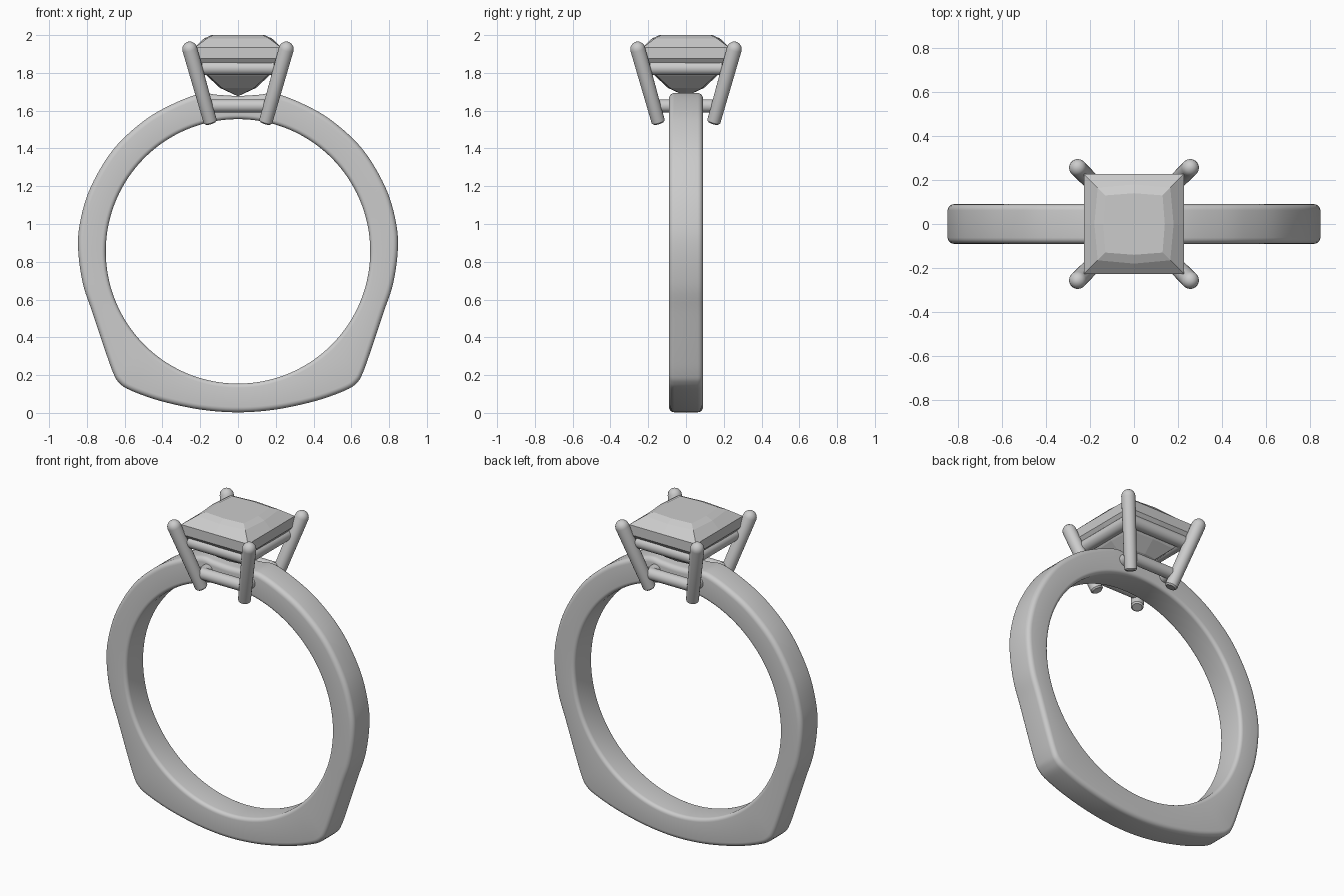
import bpy, bmesh, math
from mathutils import Vector

if "Cube" in bpy.data.objects:
    bpy.data.objects.remove(bpy.data.objects["Cube"])

CZ, RI, HW = 0.855, 0.70, 0.09      # finger hole centre, radius, band half width


def loft(name, rings, closed=False, smooth=True):
    """Skin a list of equal-length point rings; cap the ends or close the loop."""
    bm = bmesh.new()
    vr = [[bm.verts.new(p) for p in ring] for ring in rings]
    n = len(vr[0])
    for i in range(len(vr) if closed else len(vr) - 1):
        a, b = vr[i], vr[(i + 1) % len(vr)]
        for j in range(n):
            k = (j + 1) % n
            bm.faces.new((a[j], a[k], b[k], b[j]))
    if not closed:
        bm.faces.new(vr[0])
        bm.faces.new(vr[-1])
    bmesh.ops.remove_doubles(bm, verts=bm.verts, dist=1e-5)
    bmesh.ops.recalc_face_normals(bm, faces=bm.faces)
    me = bpy.data.meshes.new(name)
    bm.to_mesh(me)
    bm.free()
    ob = bpy.data.objects.new(name, me)
    bpy.context.collection.objects.link(ob)
    if smooth:
        bpy.ops.object.select_all(action='DESELECT')
        ob.select_set(True)
        bpy.context.view_layer.objects.active = ob
        bpy.ops.object.shade_smooth_by_angle(angle=math.radians(35))
    return ob


def catmull(pts, steps):
    """Closed smooth curve through the points."""
    out, n = [], len(pts)
    for i in range(n):
        a, b, c, d = (Vector(pts[(i + k) % n]) for k in (-1, 0, 1, 2))
        for s in range(steps):
            t = s / steps
            out.append(0.5 * (2 * b + (c - a) * t + (2 * a - 5 * b + 4 * c - d) * t * t
                              + (3 * b - a - 3 * c + d) * t ** 3))
    return out


def rod(name, a, b, profile, seg=20):
    """Round rod from a to b; profile holds (distance along, radius)."""
    a, b = Vector(a), Vector(b)
    d = (b - a).normalized()
    u = d.orthogonal().normalized()
    w = d.cross(u)
    angles = [2 * math.pi * i / seg for i in range(seg)]
    return loft(name, [[a + d * s + (u * math.cos(t) + w * math.sin(t)) * r
                        for t in angles] for s, r in profile])


# Band: outer outline (right half, bottom to top), mirrored, lofted to the hole
half = [(0, 0.003), (0.2, 0.018), (0.41, 0.063), (0.57, 0.12), (0.63, 0.16),
        (0.66, 0.21), (0.70, 0.32), (0.77, 0.53), (0.82, 0.68), (0.846, 0.86),
        (0.836, 1.01), (0.78, 1.195), (0.66, 1.395), (0.5, 1.545),
        (0.35, 1.633), (0.2, 1.69), (0.11, 1.684), (0, 1.678)]
outline = catmull(half + [(-x, z) for x, z in half[-2:0:-1]], 6)
rings = []
for p in outline:
    d = Vector((p.x, p.y - CZ))
    ro = d.length
    d.normalize()
    ring = []
    for cy, cr, start, bev in ((HW, ro, 0, 0.028), (-HW, ro, 90, 0.028),
                               (-HW, RI, 180, 0.022), (HW, RI, 270, 0.022)):
        sy = -1 if cy < 0 else 1
        sr = -1 if cr == RI else 1
        for k in range(6):
            t = math.radians(start + 18 * k)
            y = cy - sy * bev + bev * math.cos(t)
            r = cr - sr * bev + bev * math.sin(t)
            ring.append((d.x * r, y, CZ + d.y * r))
    rings.append(ring)
loft("band", rings, closed=True)

# Four leaning prongs with domed tips
L = Vector((0.113, 0.113, 0.40)).length
prong = [(0, 0.028), (0.008, 0.036), (L - 0.01, 0.04)]
prong += [(L - 0.01 + 0.04 * math.sin(math.radians(a)),
           0.04 * math.cos(math.radians(a))) for a in (20, 40, 60, 75, 86)]
for sx in (-1, 1):
    for sy in (-1, 1):
        side = ("left" if sx < 0 else "right") + ("_front" if sy < 0 else "_back")
        rod("prong_" + side, (sx * 0.145, sy * 0.145, 1.535),
            (sx * 0.258, sy * 0.258, 1.935), prong)

# Square rails joining the prongs: one under the stone, one at the base
for label, h, z, r in (("upper", 0.19, 1.825, 0.037), ("lower", 0.145, 1.625, 0.035)):
    c = [(-h, -h, z), (h, -h, z), (h, h, z), (-h, h, z)]
    for i, side in enumerate(("front", "right", "back", "left")):
        rod(f"{label}_rail_{side}", c[i], c[(i + 1) % 4], [(0, r), (2 * h, r)])


# Square-cut stone: 8-point rings (half size, middle bulge, height), flat facets
def square(h, m, z):
    return [(-h, -h, z), (0, -m, z), (h, -h, z), (m, 0, z),
            (h, h, z), (0, m, z), (-h, h, z), (-m, 0, z)]


loft("stone", [square(*s) for s in (
    (0.004, 0.004, 1.678), (0.085, 0.095, 1.72), (0.155, 0.165, 1.785),
    (0.228, 0.228, 1.875), (0.228, 0.228, 1.935), (0.165, 0.18, 1.982),
    (0.13, 0.14, 2.0))], smooth=False)
